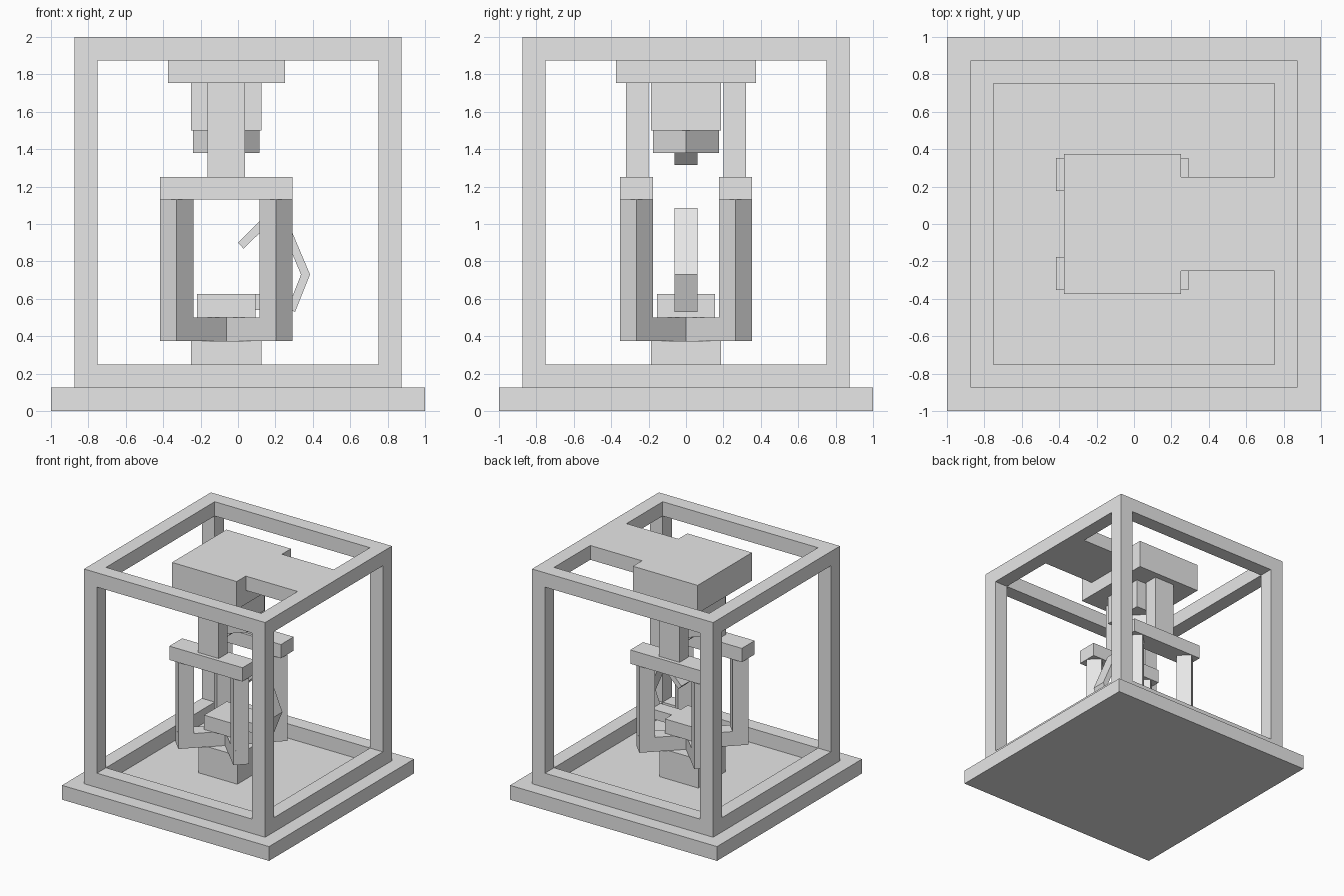
import bpy
import bmesh
from math import pi
from mathutils import Matrix, Vector

if "Cube" in bpy.data.objects:
    bpy.data.objects.remove(bpy.data.objects["Cube"])

GREY = (0.8, 0.8, 0.8, 1)
grey = bpy.data.materials.new("plain grey")
grey.use_nodes = True
grey.diffuse_color = GREY
grey.node_tree.nodes["Principled BSDF"].inputs["Base Color"].default_value = GREY

CX = -0.0625      # axis of the central mechanism
T = 0.125         # common beam thickness


def finish(name, bm):
    bmesh.ops.recalc_face_normals(bm, faces=bm.faces)
    mesh = bpy.data.meshes.new(name)
    bm.to_mesh(mesh)
    bm.free()
    mesh.materials.append(grey)
    obj = bpy.data.objects.new(name, mesh)
    bpy.context.collection.objects.link(obj)
    return obj


def box(name, centre, size, turn=0, axis='Z'):
    bm = bmesh.new()
    matrix = (Matrix.Translation(Vector(centre)) @ Matrix.Rotation(turn, 4, axis)
              @ Matrix.Diagonal((*size, 1)))
    bmesh.ops.create_cube(bm, size=1, matrix=matrix)
    return finish(name, bm)


def prism(name, outline, half_width):
    """Extrude an x-z outline along y."""
    bm = bmesh.new()
    face = bm.faces.new([bm.verts.new((x, -half_width, z)) for x, z in outline])
    made = bmesh.ops.extrude_face_region(bm, geom=[face])
    moved = [v for v in made["geom"] if isinstance(v, bmesh.types.BMVert)]
    bmesh.ops.translate(bm, verts=moved, vec=(0, 2 * half_width, 0))
    return finish(name, bm)


# Base and open cubic frame
box("base_plate", (0, 0, T / 2), (2, 2, T))
edge = 0.8125
for sx in (-1, 1):
    for sy in (-1, 1):
        box("frame_post", (sx * edge, sy * edge, 1.0625), (T, T, 1.875))
for z, level in ((0.1875, "lower"), (1.9375, "upper")):
    for s in (-1, 1):
        box(level + "_rail_x", (0, s * edge, z), (1.5, T, T))
        box(level + "_rail_y", (s * edge, 0, z), (T, 1.5, T))

# Hanging head with its bridge to the frame
box("head_plate", (CX, 0, 1.8775), (0.625, 0.75, 0.245))
box("head_bridge", (0.5, 0, 1.9375), (0.5, 0.5, T))
box("head_block", (CX, 0, 1.6275), (0.375, 0.375, 0.255))
box("head_collar", (CX, 0, 1.44), (0.25, 0.25, 0.12), pi / 4)
box("head_tip", (CX, 0, 1.403), (T, T, T), pi / 4, 'Y')

# Hangers and side beams
for s in (-1, 1):
    box("hanger", (CX, s * 0.26, 1.5025), (0.2, 0.12, 0.505))
    box("side_beam", (CX, s * 0.265, 1.19), (0.707, 0.177, 0.12))

# Cage: diagonal uprights standing on a crossed foot
for sx in (-1, 1):
    for sy in (-1, 1):
        box("cage_upright", (CX + sx * 0.265, sy * 0.265, 0.815),
            (T, T, 0.63), pi / 4)
for s in (-1, 1):
    box("cage_foot", (CX, 0, 0.4375), (0.875, T, T), s * pi / 4)

# Pedestal and work table
box("pedestal", (CX, 0, 0.25), (0.375, 0.375, 0.25))
box("work_table", (CX, 0, 0.5625), (0.3125, 0.3125, T))

# Bent arm reaching from the table up and back over it
box("arm_root", (0.185, 0, 0.5825), (0.21, T, 0.085))
prism("bent_arm", [(0, 0.9), (0.185, 1.085), (0.235, 1.085), (0.385, 0.73),
                   (0.305, 0.53), (0.265, 0.547), (0.337, 0.73),
                   (0.205, 1.04), (0.03, 0.868)], T / 2)
